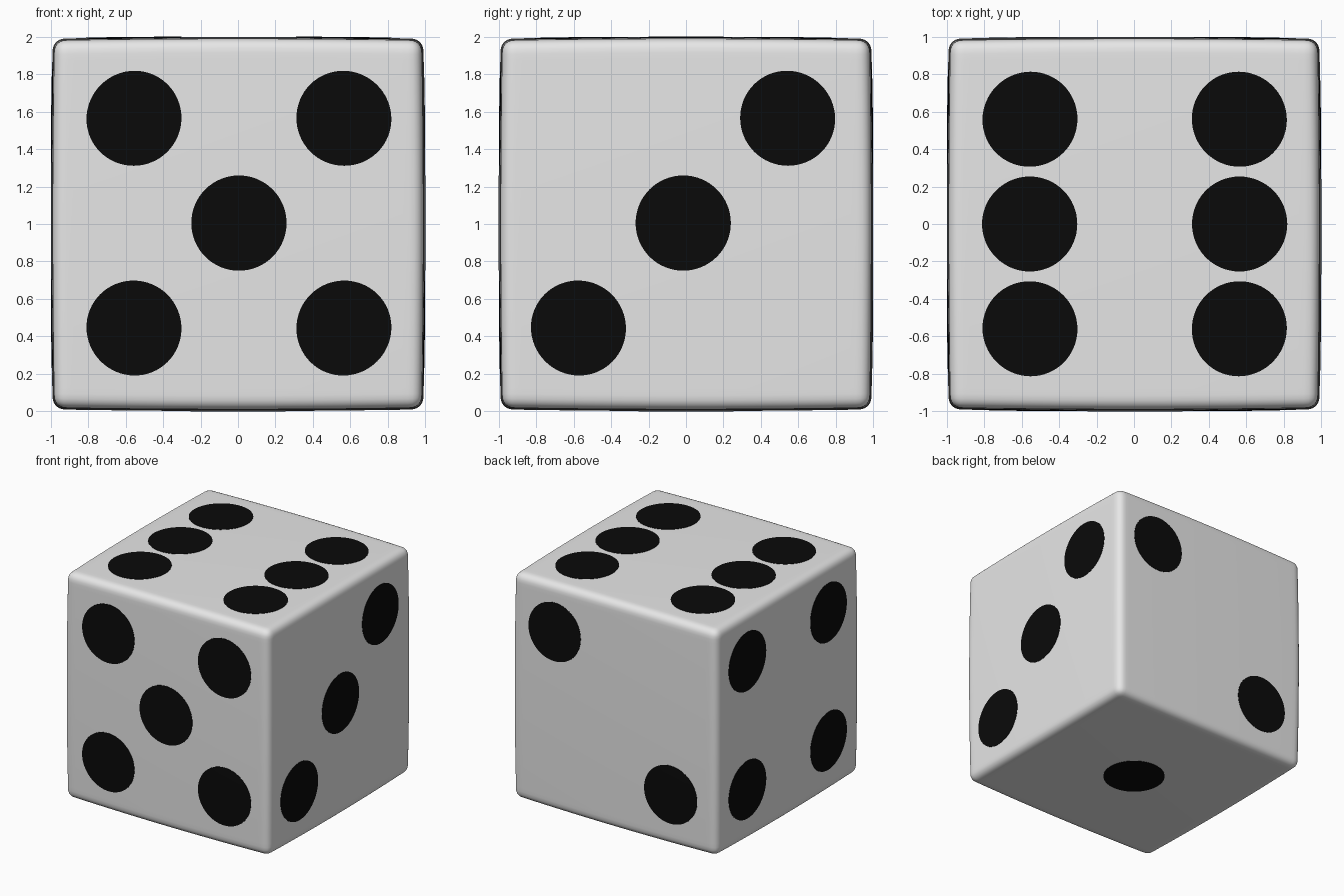
import bpy, bmesh, math
from mathutils import Vector

if "Cube" in bpy.data.objects:
    bpy.data.objects.remove(bpy.data.objects["Cube"])

EDGE = 0.065     # rounding of the edges
BULGE = 0.009    # slight swelling of the sides
PIP_R = 0.257


def material(name, value):
    m = bpy.data.materials.new(name)
    m.diffuse_color = (value, value, value, 1)
    m.use_nodes = True
    m.node_tree.nodes["Principled BSDF"].inputs["Base Color"].default_value = m.diffuse_color
    return m


def shape(p):
    """Map a point of a +-1 cube onto the rounded, slightly swollen die."""
    lim = 1 - EDGE
    inner = Vector([max(-lim, min(lim, c)) for c in p])
    d = p - inner
    if d.length > 1e-9:
        p = inner + d.normalized() * EDGE
    x, y, z = p
    return Vector((x * (1 - BULGE * (y * y + z * z)),
                   y * (1 - BULGE * (x * x + z * z)),
                   z * (1 - BULGE * (x * x + y * y)) + 1))


def finish(bm, name, mat):
    mesh = bpy.data.meshes.new(name)
    bm.to_mesh(mesh)
    bm.free()
    mesh.materials.append(mat)
    ob = bpy.data.objects.new(name, mesh)
    bpy.context.collection.objects.link(ob)
    bpy.ops.object.select_all(action='DESELECT')
    ob.select_set(True)
    bpy.context.view_layer.objects.active = ob
    bpy.ops.object.shade_smooth_by_angle(angle=math.radians(40))
    return ob


white = material("off_white", 0.8)
black = material("pip_black", 0.003)

# Body: cube grid, denser towards the edges, then rounded
bm = bmesh.new()
bmesh.ops.create_cube(bm, size=2)
bmesh.ops.subdivide_edges(bm, edges=bm.edges[:], cuts=39, use_grid_fill=True)
for v in bm.verts:
    v.co = shape(Vector([math.sin(c * math.pi / 2) for c in v.co]))
bmesh.ops.recalc_face_normals(bm, faces=bm.faces[:])
finish(bm, "die_body", white)


def pips(name, normal, right, up, spots):
    """Thin round plates that follow the surface of one side."""
    n, r, u = Vector(normal), Vector(right), Vector(up)
    bm = bmesh.new()
    segs, rings = 64, 5
    for a, b in spots:
        def vert(rad, ang, lift):
            p = n + r * (a + rad * math.cos(ang)) + u * (b + rad * math.sin(ang))
            return bm.verts.new(shape(p) + n * lift)
        steps = [(PIP_R * i / rings, 0.003) for i in range(1, rings + 1)]
        steps.append((PIP_R, -0.003))
        centre = vert(0, 0, 0.003)
        prev = None
        for rad, lift in steps:
            ring = [vert(rad, 2 * math.pi * k / segs, lift) for k in range(segs)]
            for k in range(segs):
                j = (k + 1) % segs
                if prev is None:
                    bm.faces.new((centre, ring[k], ring[j]))
                else:
                    bm.faces.new((prev[k], ring[k], ring[j], prev[j]))
            prev = ring
    finish(bm, name, black)


X, Y, Z = (1, 0, 0), (0, 1, 0), (0, 0, 1)
NX, NY, NZ = (-1, 0, 0), (0, -1, 0), (0, 0, -1)
# Pip centres as (right, up) seen from outside each side
pips("front_five_pips", NY, X, Z,
     [(a, b) for a in (-0.563, 0.573) for b in (-0.563, 0.572)] + [(0.005, 0.005)])
pips("right_three_pips", X, Y, Z,
     [(-0.582, -0.563), (-0.015, 0.005), (0.55, 0.572)])
pips("top_six_pips", Z, X, Y,
     [(a, b) for a in (-0.563, 0.57) for b in (-0.567, 0, 0.567)])
pips("back_two_pips", Y, NX, Z, [(-0.58, 0.583), (0.555, -0.552)])
pips("left_four_pips", NX, NY, Z,
     [(a, b) for a in (-0.58, 0.553) for b in (-0.548, 0.585)])
pips("bottom_one_pip", NZ, X, NY, [(0, 0)])
